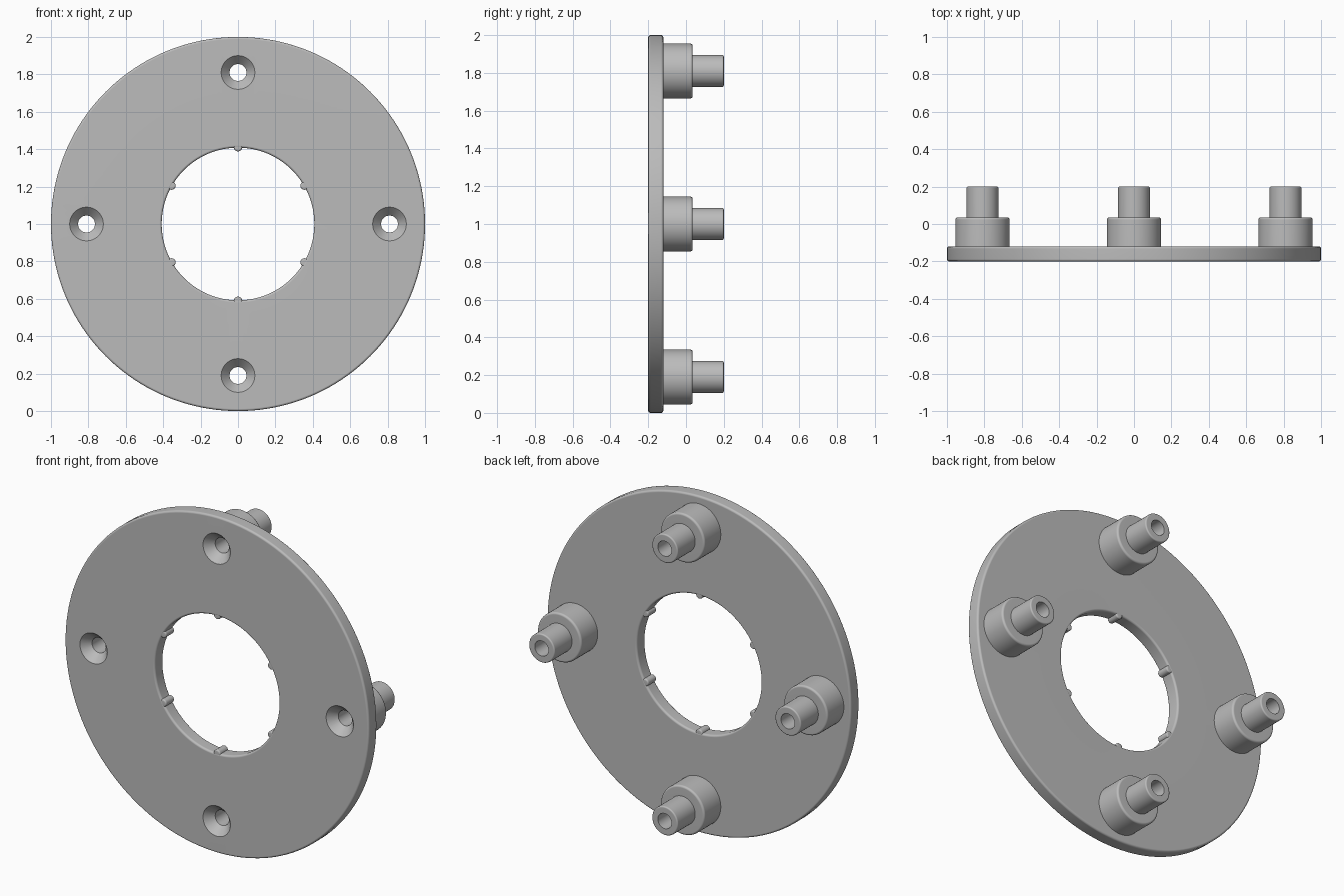
import bpy, bmesh
from math import sin, cos, pi, radians

cube = bpy.data.objects.get("Cube")
if cube:
    bpy.data.objects.remove(cube, do_unlink=True)

grey = bpy.data.materials.new("plain grey")
grey.use_nodes = True
GREY = (0.5, 0.5, 0.5, 1)
grey.diffuse_color = GREY
grey.node_tree.nodes["Principled BSDF"].inputs["Base Color"].default_value = GREY

FRONT, BACK = -0.2, -0.12      # plate faces
MID = 1.0                      # height of the plate centre
BORE = 0.045                   # screw hole radius


def corner(r, y, size, start, steps=4):
    """Quarter-round profile points about a fillet centre, sweeping 90 degrees."""
    return [(r + size * cos(start + i * pi / 2 / steps),
             y + size * sin(start + i * pi / 2 / steps)) for i in range(steps + 1)]


def lathe(name, profile, x=0, z=MID, segments=64, closed=True):
    """Spin a (radius, y) profile about an axis parallel to y."""
    bm = bmesh.new()
    rings = [[bm.verts.new((x + r * cos(a), y, z + r * sin(a))) for r, y in profile]
             for a in (2 * pi * i / segments for i in range(segments))]
    n = len(profile)
    for i, ring in enumerate(rings):
        after = rings[(i + 1) % segments]
        for j in range(n if closed else n - 1):
            k = (j + 1) % n
            bm.faces.new((ring[j], ring[k], after[k], after[j]))
    bmesh.ops.remove_doubles(bm, verts=bm.verts, dist=1e-5)
    bmesh.ops.recalc_face_normals(bm, faces=bm.faces)
    mesh = bpy.data.meshes.new(name)
    bm.to_mesh(mesh)
    bm.free()
    mesh.materials.append(grey)
    obj = bpy.data.objects.new(name, mesh)
    bpy.context.collection.objects.link(obj)
    return obj


def activate(obj):
    bpy.ops.object.select_all(action='DESELECT')
    obj.select_set(True)
    bpy.context.view_layer.objects.active = obj


def finish(obj):
    """Smooth the curves while keeping flat faces flat."""
    activate(obj)
    bpy.ops.object.shade_smooth_by_angle(angle=radians(35))
    weighted = obj.modifiers.new("flat faces", 'WEIGHTED_NORMAL')
    weighted.keep_sharp = True


# Ring plate with rounded inner and outer rims
f = 0.012
plate = lathe("ring_plate",
              corner(1 - f, FRONT + f, f, -pi / 2) + corner(1 - f, BACK - f, f, 0)
              + corner(0.408 + f, BACK - f, f, pi / 2)
              + corner(0.408 + f, FRONT + f, f, pi), segments=160)

# Four screw posts, each with a countersunk hole through the plate
for side, dx, dz in (("left", 1, 0), ("top", 0, 1), ("right", -1, 0), ("bottom", 0, -1)):
    x, z = 0.81 * dx, MID + 0.81 * dz
    cutter = lathe("countersink_cutter",
                   [(0, -0.22), (0.108, -0.22), (BORE, -0.15), (BORE, -0.1), (0, -0.1)],
                   x, z, closed=False)
    cutter.hide_render = True
    activate(plate)
    cut = plate.modifiers.new("countersink", 'BOOLEAN')
    cut.operation, cut.solver, cut.object = 'DIFFERENCE', 'EXACT', cutter
    bpy.ops.object.modifier_apply(modifier=cut.name)
    bpy.data.objects.remove(cutter, do_unlink=True)

    post = lathe(side + "_post",
                 [(BORE, BACK), (0.145, BACK)] + corner(0.133, 0.023, 0.012, 0)
                 + [(0.085, 0.035)] + corner(0.077, 0.192, 0.008, 0) + [(BORE, 0.2)],
                 x, z)
    finish(post)

finish(plate)

# Six small locating ribs around the central opening
for i in range(6):
    a = radians(30 + 60 * i)
    rib = lathe("locating_rib_%d" % (i + 1),
                [(0, FRONT + 0.001)] + corner(0.014, FRONT + 0.009, 0.008, -pi / 2)
                + corner(0.014, BACK - 0.009, 0.008, 0) + [(0, BACK - 0.001)],
                0.41 * cos(a), MID + 0.41 * sin(a), segments=24, closed=False)
    finish(rib)
